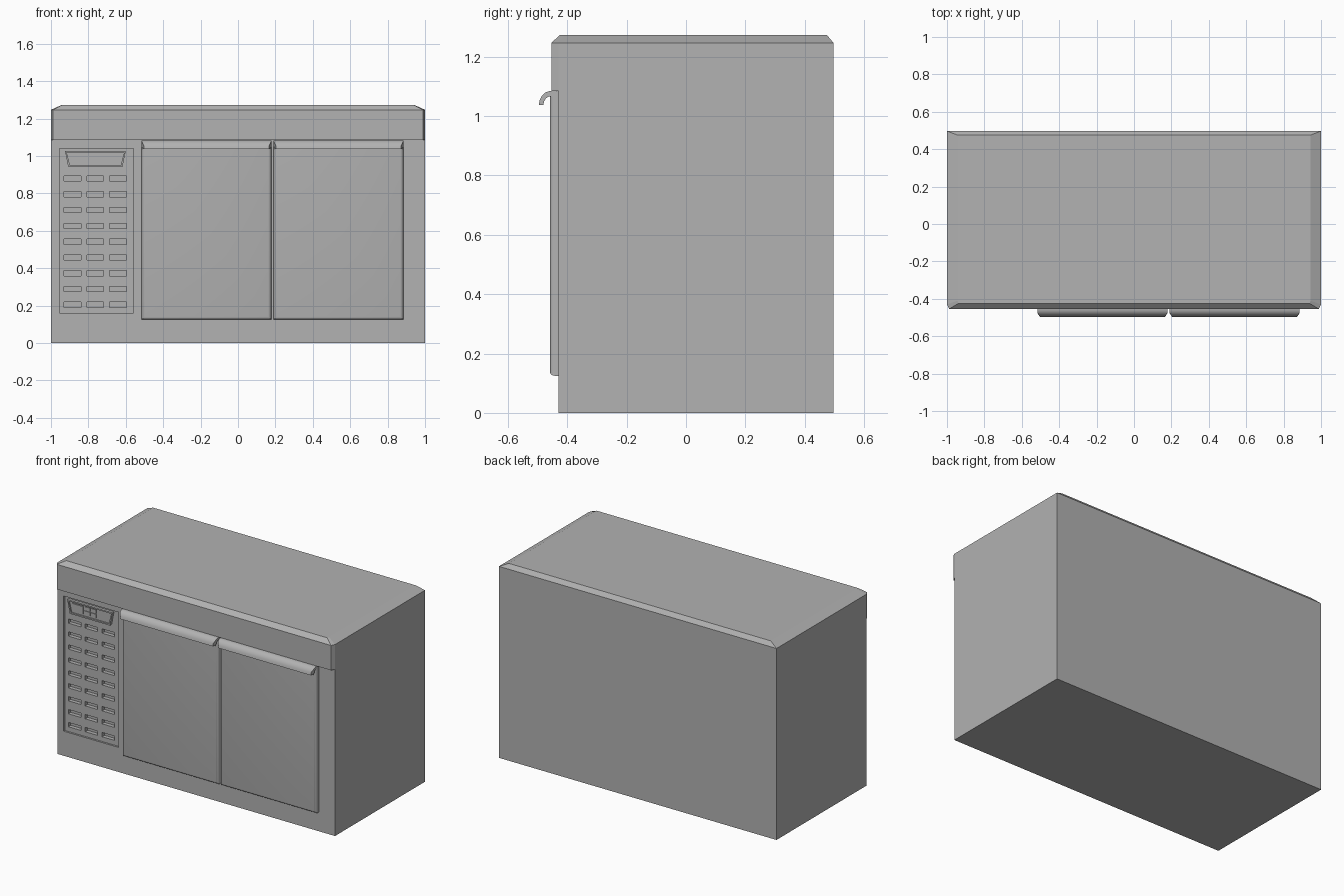
import bpy, bmesh, math

if "Cube" in bpy.data.objects:
    bpy.data.objects.remove(bpy.data.objects["Cube"])

steel = bpy.data.materials.new("brushed_steel_grey")
steel.diffuse_color = (0.445, 0.445, 0.445, 1)
steel.use_nodes = True
steel.node_tree.nodes["Principled BSDF"].inputs["Base Color"].default_value = steel.diffuse_color


def finish(name, bm, smooth=False):
    bmesh.ops.recalc_face_normals(bm, faces=bm.faces[:])
    me = bpy.data.meshes.new(name)
    bm.to_mesh(me)
    bm.free()
    me.materials.append(steel)
    ob = bpy.data.objects.new(name, me)
    bpy.context.collection.objects.link(ob)
    if smooth:
        bpy.ops.object.select_all(action='DESELECT')
        ob.select_set(True)
        bpy.context.view_layer.objects.active = ob
        bpy.ops.object.shade_smooth_by_angle(angle=math.radians(35))
    return ob


def add_box(bm, x0, x1, y0, y1, z0, z1):
    vs = bmesh.ops.create_cube(bm, size=1)["verts"]
    for v in vs:
        v.co = (x1 if v.co.x > 0 else x0, y1 if v.co.y > 0 else y0, z1 if v.co.z > 0 else z0)
    return vs


def loft(bm, rings):
    """Closed solid through rings with equal point counts."""
    rows = [[bm.verts.new(p) for p in r] for r in rings]
    n = len(rows[0])
    for a, b in zip(rows, rows[1:]):
        for i in range(n):
            j = (i + 1) % n
            bm.faces.new((a[i], a[j], b[j], b[i]))
    bm.faces.new(rows[0])
    bm.faces.new(rows[-1])


def cut(target, cutter):
    cutter.hide_render = True
    cutter.hide_viewport = True
    mod = target.modifiers.new(cutter.name, 'BOOLEAN')
    mod.operation = 'DIFFERENCE'
    mod.solver = 'EXACT'
    mod.object = cutter


FRONT = -0.43
RECESS = FRONT + 0.012

# Cabinet body
bm = bmesh.new()
add_box(bm, -1, 1, FRONT, 0.497, 0, 1.085)
body = finish("cabinet_body", bm)

# Worktop with overhanging front lip, clipped front corners and sloped rim
outline = [(-1, 0.497), (-1, FRONT), (-0.988, -0.454), (0.988, -0.454), (1, FRONT), (1, 0.497)]
rim = [(-0.943, 0.475), (-0.943, -0.41), (-0.94, -0.425), (0.94, -0.425), (0.943, -0.41), (0.943, 0.475)]
bm = bmesh.new()
loft(bm, [[(x, y, 1.085) for x, y in outline],
          [(x, y, 1.247) for x, y in outline],
          [(x, y, 1.273) for x, y in rim]])
finish("worktop", bm)

# Recess for the ventilation panel
bm = bmesh.new()
add_box(bm, -0.955, -0.56, FRONT - 0.05, RECESS, 0.16, 1.04)
cut(body, finish("panel_recess_cutter", bm))

# Ventilation slots, three columns of nine
bm = bmesh.new()
for col in range(3):
    for row in range(9):
        x, z = -0.885 + 0.1215 * col, 0.205 + 0.0843 * row
        add_box(bm, x - 0.045, x + 0.045, FRONT - 0.05, RECESS + 0.025, z - 0.014, z + 0.014)
cut(body, finish("vent_slot_cutter", bm))

# Control unit: tapered frame with a sunken face
def trapezoid(inset, y):
    return [(-0.925 + inset, y, 1.028 - inset), (-0.60 - inset, y, 1.028 - inset),
            (-0.618 - inset, y, 0.94 + inset), (-0.907 + inset, y, 0.94 + inset)]

bm = bmesh.new()
loft(bm, [trapezoid(0, RECESS + 0.002), trapezoid(0, FRONT - 0.006),
          trapezoid(0.009, FRONT - 0.006), trapezoid(0.009, FRONT + 0.003)])
finish("control_frame", bm)

# Small display and keypad on the control unit
bm = bmesh.new()
add_box(bm, -0.892, -0.815, FRONT - 0.003, FRONT + 0.004, 0.96, 1.01)
finish("control_display", bm)
bm = bmesh.new()
for x in (-0.785, -0.74):
    for z in (0.972, 1.0):
        add_box(bm, x - 0.02, x + 0.02, FRONT - 0.001, FRONT + 0.004, z - 0.012, z + 0.012)
finish("control_buttons", bm)

# Door handle profile: a downward hook, as (y, z)
hook = [(-0.435, 1.084), (-0.462, 1.084), (-0.475, 1.079), (-0.486, 1.068), (-0.493, 1.054),
        (-0.496, 1.037), (-0.481, 1.037), (-0.478, 1.05), (-0.472, 1.06), (-0.463, 1.066),
        (-0.435, 1.064)]

for side, x0, x1 in (("left", -0.515, 0.178), ("right", 0.191, 0.884)):
    # Door slab with rounded front edges
    bm = bmesh.new()
    add_box(bm, x0, x1, -0.459, FRONT + 0.001, 0.125, 1.083)
    edges = [e for e in bm.edges if all(v.co.y < -0.45 for v in e.verts)
             and not all(v.co.z > 1 for v in e.verts)]
    bmesh.ops.bevel(bm, geom=edges, offset=0.016, segments=4, profile=0.5, affect='EDGES')
    finish(side + "_door", bm, True)

    # Full width handle, narrowing slightly towards its outer edge
    bm = bmesh.new()
    def section(x, s):
        return [(x + s * (0.012 if y < -0.49 else 0.005 if y < -0.48 else 0), y, z) for y, z in hook]
    loft(bm, [section(x0, 1), section(x1, -1)])
    finish(side + "_door_handle", bm, True)
